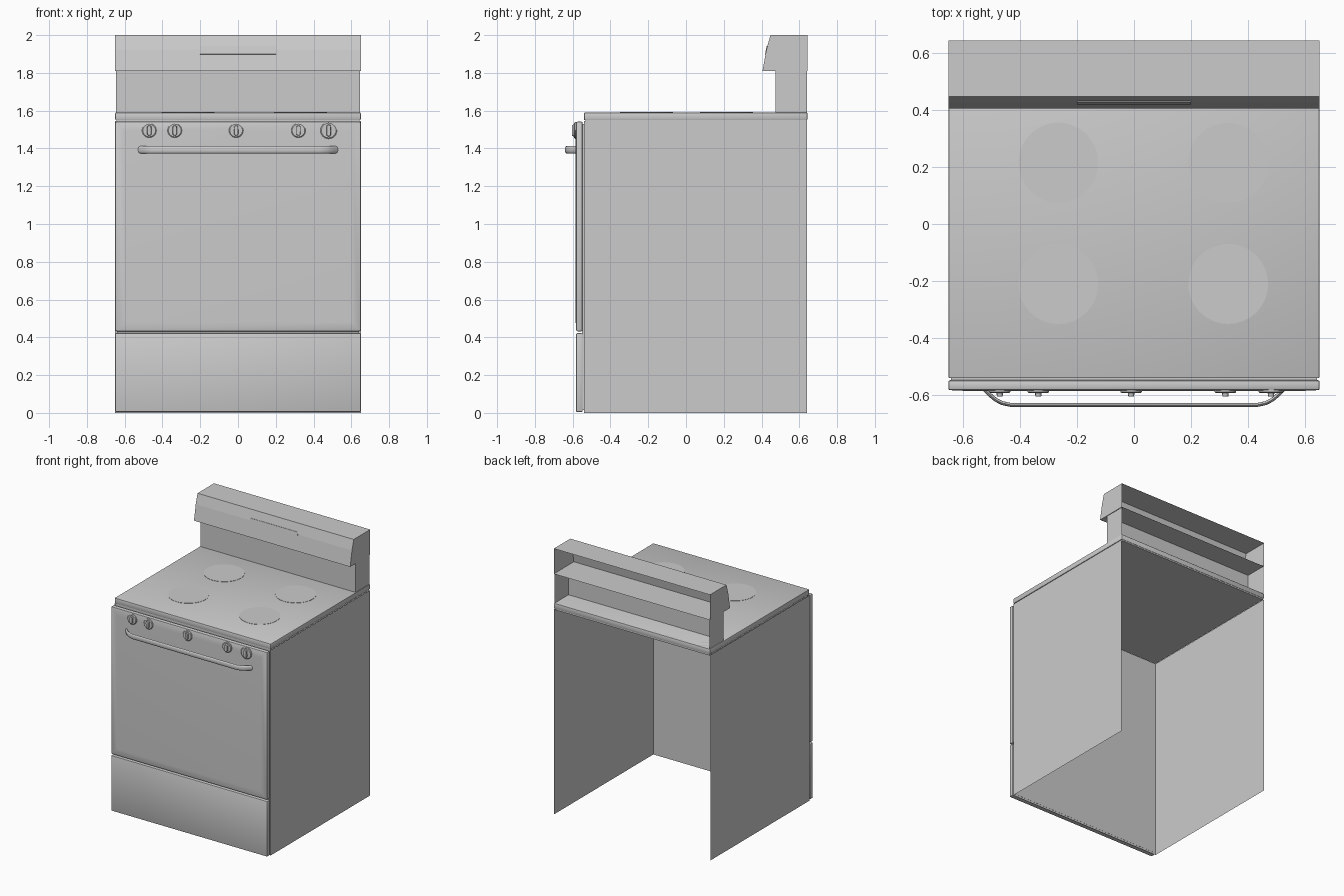
import bpy, bmesh, math
from mathutils import Matrix, Vector

if "Cube" in bpy.data.objects:
    bpy.data.objects.remove(bpy.data.objects["Cube"])

enamel = bpy.data.materials.new("grey enamel")
enamel.diffuse_color = (0.6, 0.6, 0.6, 1)
enamel.use_nodes = True
enamel.node_tree.nodes["Principled BSDF"].inputs["Base Color"].default_value = enamel.diffuse_color


def finish(name, bm, smooth=True):
    bmesh.ops.recalc_face_normals(bm, faces=bm.faces)
    mesh = bpy.data.meshes.new(name)
    bm.to_mesh(mesh)
    bm.free()
    mesh.materials.append(enamel)
    ob = bpy.data.objects.new(name, mesh)
    bpy.context.collection.objects.link(ob)
    if smooth:
        bpy.ops.object.select_all(action='DESELECT')
        ob.select_set(True)
        bpy.context.view_layer.objects.active = ob
        bpy.ops.object.shade_smooth_by_angle(angle=math.radians(35))
    return ob


def box_bm(lo, hi):
    bm = bmesh.new()
    bmesh.ops.create_cube(bm, size=1)
    for v in bm.verts:
        v.co = [l + (h - l) * (c + 0.5) for l, h, c in zip(lo, hi, v.co)]
    return bm


def box(name, lo, hi, bevel=0.0, raise_front=0.0):
    bm = box_bm(lo, hi)
    if bevel:
        bmesh.ops.bevel(bm, geom=bm.edges[:], offset=bevel, segments=2,
                        profile=0.5, affect='EDGES')
    if raise_front:  # shallow raised field on the front face
        front = min(bm.faces, key=lambda f: f.calc_center_median().y - f.calc_area())
        front = min((f for f in bm.faces if f.calc_area() > 0.2),
                    key=lambda f: f.calc_center_median().y)
        bmesh.ops.inset_region(bm, faces=[front], thickness=0.06, depth=raise_front)
    return finish(name, bm)


def open_shell(name, half_x, profile):
    """Sweep a (y, z) profile across x and close both ends; the back stays open."""
    bm = bmesh.new()
    left, right = [[bm.verts.new((s * half_x, y, z)) for y, z in profile]
                   for s in (-1, 1)]
    for i in range(len(profile) - 1):
        bm.faces.new((left[i], right[i], right[i + 1], left[i + 1]))
    bm.faces.new(left)
    bm.faces.new(right)
    return finish(name, bm, smooth=False)


# Cabinet: two sides and a front sheet, open at the back and underneath
bm = bmesh.new()
plan = [(-0.65, 0.64), (-0.65, -0.54), (0.65, -0.54), (0.65, 0.64)]
low = [bm.verts.new((x, y, 0.0)) for x, y in plan]
high = [bm.verts.new((x, y, 1.545)) for x, y in plan]
for i in range(3):
    bm.faces.new((low[i], low[i + 1], high[i + 1], high[i]))
finish("cabinet", bm, smooth=False)

# Cooktop on a thin recessed neck
box("cooktop_neck", (-0.643, -0.533, 1.54), (0.643, 0.64, 1.554))
box("cooktop", (-0.65, -0.54, 1.55), (0.65, 0.643, 1.59), bevel=0.005)

# Burners
for i, (x, y) in enumerate([(-0.265, 0.215), (0.33, 0.215),
                            (-0.265, -0.21), (0.33, -0.21)]):
    bm = bmesh.new()
    bmesh.ops.create_cone(bm, cap_ends=True, segments=32, radius1=0.14, radius2=0.14,
                          depth=0.003, matrix=Matrix.Translation((x, y, 1.5905)))
    finish(f"burner_{i + 1}", bm)

# Oven door and drawer
box("oven_door", (-0.65, -0.582, 0.432), (0.65, -0.547, 1.542), bevel=0.008, raise_front=0.002)
box("door_backing", (-0.64, -0.55, 0.015), (0.64, -0.539, 1.53))
box("drawer", (-0.65, -0.582, 0.005), (0.65, -0.547, 0.422), bevel=0.006)

# Backsplash and overhanging control console
open_shell("backsplash", 0.645, [(0.64, 1.59), (0.475, 1.59), (0.475, 1.81), (0.64, 1.81)])
open_shell("console", 0.65, [(0.643, 1.81), (0.405, 1.81), (0.426, 1.925),
                             (0.447, 2.0), (0.643, 2.0)])

# Console display plate lying on the sloped front
bm = box_bm((-0.2, -0.0025, -0.022), (0.2, 0.0025, 0.022))
tilt = -math.atan2(0.021, 0.115)
bm.transform(Matrix.Translation((0, 0.4252, 1.92)) @ Matrix.Rotation(tilt, 4, 'X'))
finish("display_plate", bm)

# Control knobs: chamfered disc with an upright grip
for i, (x, r) in enumerate([(-0.47, 0.038), (-0.335, 0.038), (-0.01, 0.038),
                            (0.32, 0.038), (0.48, 0.044)]):
    bm = bmesh.new()
    rings = []
    for rad, y in [(r, -0.578), (r, -0.588), (r * 0.88, -0.592)]:
        rings.append([bm.verts.new((x + rad * math.cos(a), y, 1.495 + rad * math.sin(a)))
                      for a in (k * math.tau / 24 for k in range(24))])
    for a, b in zip(rings, rings[1:]):
        for k in range(24):
            n = (k + 1) % 24
            bm.faces.new((a[k], a[n], b[n], b[k]))
    bm.faces.new(rings[-1])
    finish(f"knob_{i + 1}", bm)
    # Elongated rounded grip
    bm = bmesh.new()
    bmesh.ops.create_cone(bm, cap_ends=True, segments=16, radius1=0.012, radius2=0.010,
                          depth=0.014,
                          matrix=Matrix.Translation((0, -0.597, 0)) @ Matrix.Rotation(math.pi / 2, 4, 'X'))
    for v in bm.verts:
        v.co.z += math.copysign(r * 0.72 - 0.012, v.co.z)
        v.co += Vector((x, 0, 1.495))
    finish(f"knob_grip_{i + 1}", bm)

# Door handle: a flat rounded bar that bends back to the door at both ends
half = [(0.525, -0.578), (0.505, -0.598), (0.485, -0.615), (0.462, -0.627), (0.43, -0.634)]
path = [(-x, y) for x, y in half] + half[::-1]
bm = bmesh.new()
rings = []
for i, (x, y) in enumerate(path):
    a, b = path[max(i - 1, 0)], path[min(i + 1, len(path) - 1)]
    t = Vector((b[0] - a[0], b[1] - a[1])).normalized()
    n = Vector((-t.y, t.x))
    ring = []
    for k in range(12):
        ang = k * math.tau / 12
        d, h = 0.007 * math.cos(ang), 0.019 * math.sin(ang)
        ring.append(bm.verts.new((x + n.x * d, y + n.y * d, 1.393 + h)))
    rings.append(ring)
for a, b in zip(rings, rings[1:]):
    for k in range(12):
        n = (k + 1) % 12
        bm.faces.new((a[k], a[n], b[n], b[k]))
bm.faces.new(rings[0])
bm.faces.new(rings[-1])
finish("door_handle", bm)
